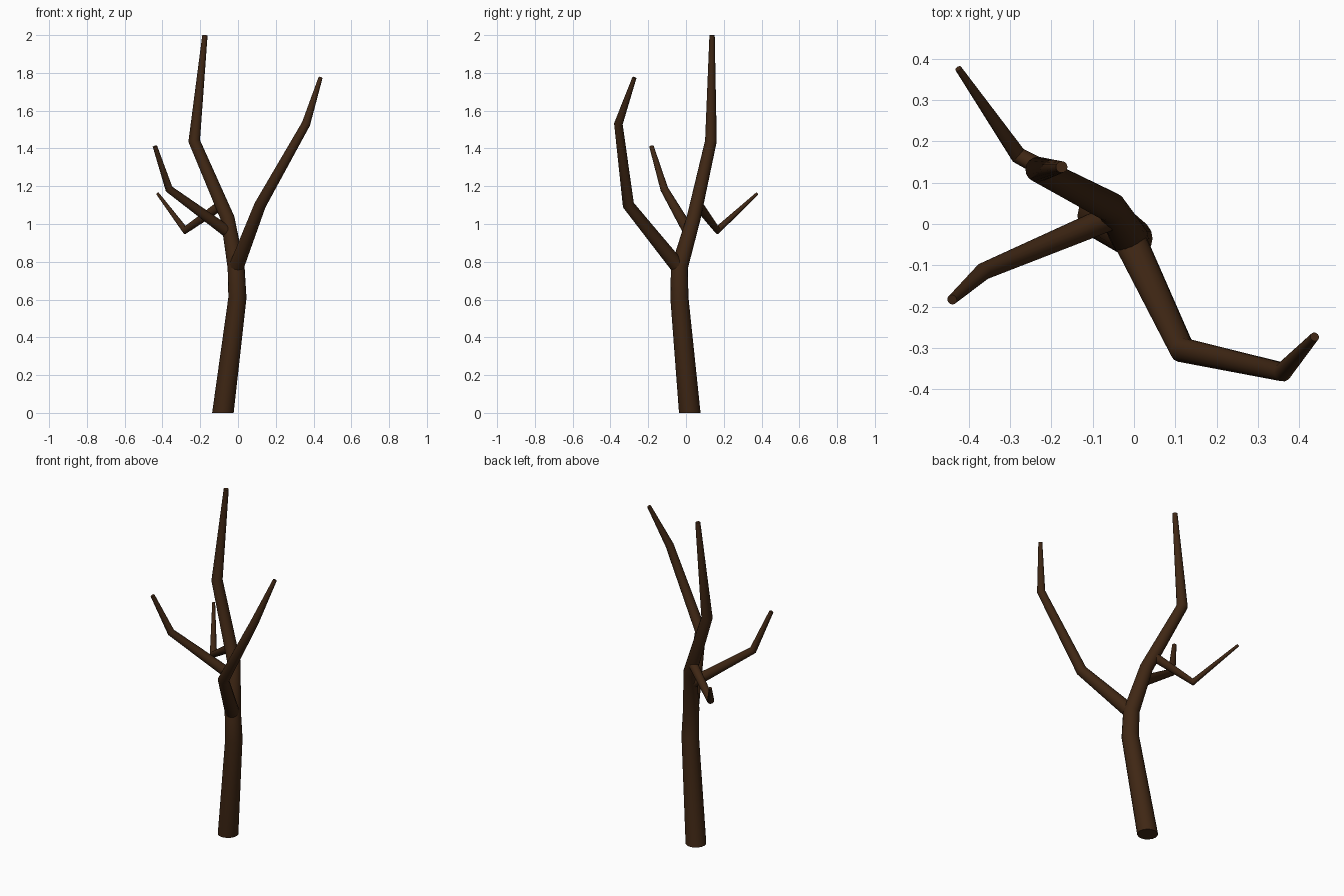
import bpy, bmesh, math
from mathutils import Vector

if "Cube" in bpy.data.objects:
    bpy.data.objects.remove(bpy.data.objects["Cube"])

SIDES = 16

bark = bpy.data.materials.new("bark")
bark.diffuse_color = (0.05, 0.02, 0.007, 1)
bark.use_nodes = True
bark.node_tree.nodes["Principled BSDF"].inputs["Base Color"].default_value = bark.diffuse_color


def limb(name, path, start_normal=None):
    """Tapered tube through (x, y, z, radius) points, mitred at bends."""
    pts = [Vector(p[:3]) for p in path]
    dirs = [(b - a).normalized() for a, b in zip(pts, pts[1:])]
    bm = bmesh.new()
    rings = []
    for i, p in enumerate(pts):
        n = (dirs[max(i - 1, 0)] + dirs[min(i, len(dirs) - 1)]).normalized()
        if i == 0 and start_normal:
            n = Vector(start_normal)
        # one reference axis for all rings keeps the tube free of twist
        ref = Vector((1, 0, 0)) if abs(n.x) < 0.8 and name == "trunk" else Vector((0.5, -0.5, 0.1))
        if name != "trunk":
            ref = dirs[0].cross(dirs[1])
        u = (ref - n * ref.dot(n)).normalized()
        v = n.cross(u)
        rings.append([bm.verts.new(p + path[i][3] * (u * math.cos(a) + v * math.sin(a)))
                      for a in (2 * math.pi * k / SIDES for k in range(SIDES))])
    for r0, r1 in zip(rings, rings[1:]):
        for k in range(SIDES):
            j = (k + 1) % SIDES
            bm.faces.new((r0[k], r0[j], r1[j], r1[k]))
    bm.faces.new(rings[0][::-1])
    bm.faces.new(rings[-1])
    bmesh.ops.recalc_face_normals(bm, faces=bm.faces)
    me = bpy.data.meshes.new(name)
    bm.to_mesh(me)
    bm.free()
    me.materials.append(bark)
    ob = bpy.data.objects.new(name, me)
    bpy.context.collection.objects.link(ob)
    bpy.ops.object.select_all(action='DESELECT')
    ob.select_set(True)
    bpy.context.view_layer.objects.active = ob
    bpy.ops.object.shade_smooth_by_angle(angle=math.radians(35))


# Trunk and leader
limb("trunk", [(-0.08, 0.02, 0, 0.057), (-0.003, -0.035, 0.61, 0.048),
               (-0.01, -0.035, 0.77, 0.045), (-0.055, 0.04, 1.03, 0.037),
               (-0.232, 0.132, 1.44, 0.031), (-0.175, 0.138, 2.0, 0.014)], (0, 0, 1))

# Side branches
limb("front_right_branch", [(-0.012, -0.035, 0.765, 0.04), (0.117, -0.305, 1.1, 0.031),
                            (0.36, -0.358, 1.53, 0.023), (0.437, -0.273, 1.775, 0.011)])
limb("left_branch", [(-0.05, 0.018, 0.955, 0.031), (-0.365, -0.115, 1.185, 0.021),
                     (-0.44, -0.183, 1.412, 0.012)])
limb("back_left_branch", [(-0.09, 0.065, 1.1, 0.026), (-0.28, 0.166, 0.967, 0.02),
                          (-0.425, 0.376, 1.16, 0.008)])
